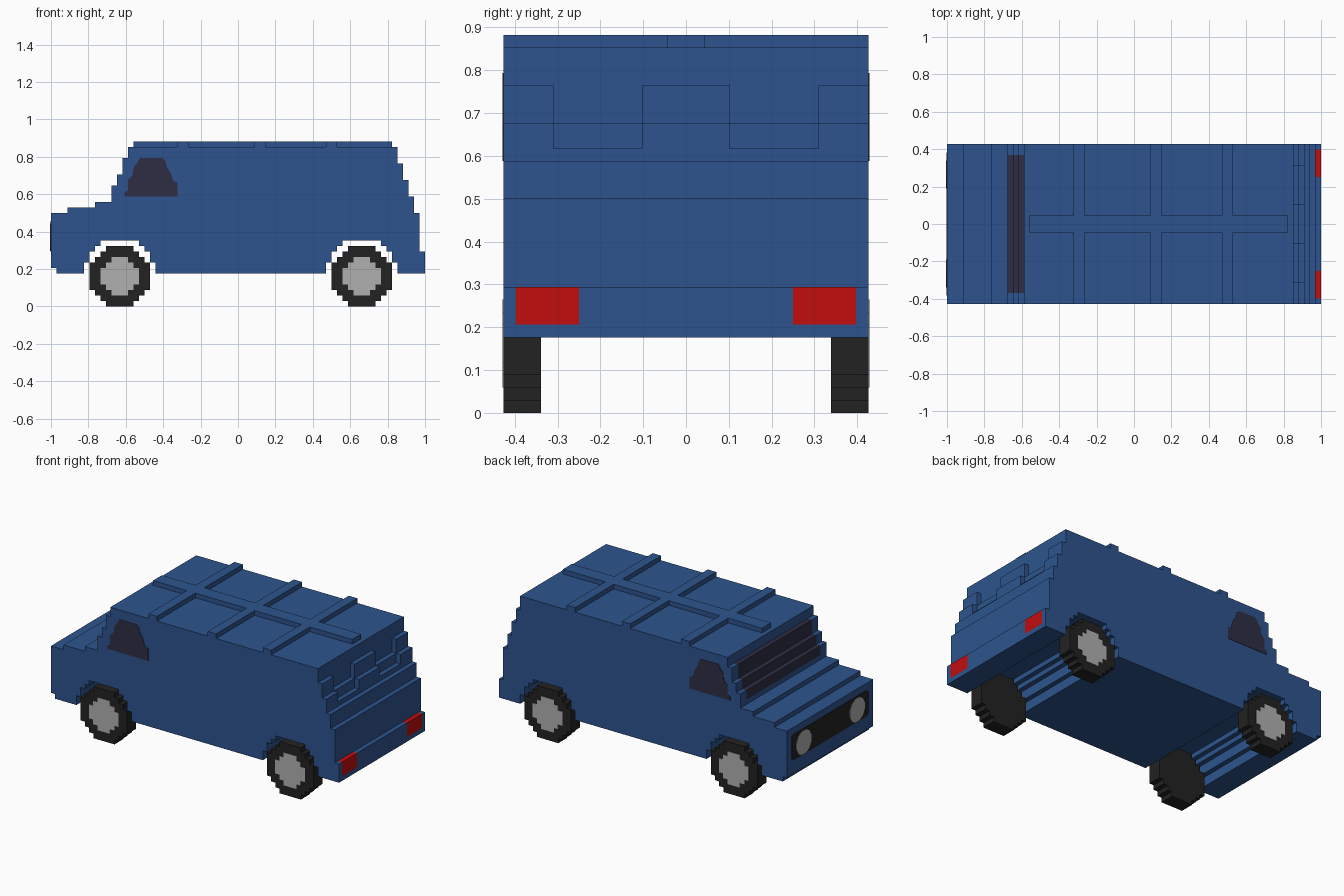
import bpy, bmesh, math
from mathutils import Vector

if "Cube" in bpy.data.objects:
    bpy.data.objects.remove(bpy.data.objects["Cube"], do_unlink=True)

U = 2 / 68          # one block; profiles below are in blocks, x from the nose
HALF = 14.5         # half the body width in blocks
SKIN = 0.08         # thickness of painted plates in blocks


def material(name, rgb):
    lin = [((c / 255 + 0.055) / 1.055) ** 2.4 if c > 10 else c / 255 / 12.92 for c in rgb]
    m = bpy.data.materials.new(name)
    m.use_nodes = True
    m.diffuse_color = (*lin, 1)
    m.node_tree.nodes["Principled BSDF"].inputs["Base Color"].default_value = (*lin, 1)
    return m


BLUE = material("blue paint", (45, 84, 142))
GLASS = material("dark glass", (46, 45, 69))
RED = material("red lamp", (194, 13, 13))
BLACK = material("black rubber", (34, 34, 34))
GREY = material("light grey", (176, 176, 176))


def prism(name, pts, a, b, mats, axis="y", cuts=(), rule=None):
    """Extrude a profile from a to b: (x, z) points along y, or (y, z) points along x."""
    def place(p, d):
        x, y = (p[0], d) if axis == "y" else (d, p[0])
        return Vector(((x - 34) * U, y * U, p[1] * U))
    bm = bmesh.new()
    lo = [bm.verts.new(place(p, a)) for p in pts]
    hi = [bm.verts.new(place(p, b)) for p in pts]
    n = len(pts)
    bm.faces.new(lo)
    bm.faces.new(hi[::-1])
    for i in range(n):
        j = (i + 1) % n
        bm.faces.new((lo[j], lo[i], hi[i], hi[j]))
    for y in cuts:
        bmesh.ops.bisect_plane(bm, geom=bm.verts[:] + bm.edges[:] + bm.faces[:],
                               plane_co=(0, y * U, 0), plane_no=(0, 1, 0))
    bmesh.ops.recalc_face_normals(bm, faces=bm.faces)
    if rule:
        for f in bm.faces:
            c = f.calc_center_median()
            f.material_index = rule(c.x / U + 34, c.y / U, c.z / U, f.normal)
    me = bpy.data.meshes.new(name)
    bm.to_mesh(me)
    bm.free()
    for m in mats:
        me.materials.append(m)
    ob = bpy.data.objects.new(name, me)
    bpy.context.scene.collection.objects.link(ob)
    return ob


def stepped_disc(cx, z0, widths):
    """Stair-stepped round outline from row widths, bottom to top."""
    side = []
    for i, w in enumerate(widths):
        for z in (z0 + i, z0 + i + 1):
            if side and side[-1] == (w / 2, z):
                continue
            side.append((w / 2, z))
    return [(cx + w, z) for w, z in side] + [(cx - w, z) for w, z in reversed(side)]


def arch(cx):
    """Stepped wheel arch, running from rear to front along the underside."""
    half = [(6.5, 6), (6.5, 8), (5.5, 8), (5.5, 10), (4.5, 10), (4.5, 11), (3.5, 11), (3.5, 12)]
    return [(cx + w, z) for w, z in half] + [(cx - w, z) for w, z in reversed(half)]


# Body shell: nose, bonnet, windscreen steps, roof, stepped tail, underside
WHEELS = (12.5, 56.5)
front_top = [(0, 7), (0, 17), (3, 17), (3, 18), (8, 18), (8, 19), (11, 19), (11, 20), (11, 22),
             (12, 22), (12, 24), (13, 24), (13, 27), (14, 27), (14, 29)]
tail = [(63, 29), (63, 23), (64, 23), (64, 21), (65, 21), (65, 20), (65, 20), (66, 20), (66, 17),
        (67, 17), (67, 10), (68, 10), (68, 7), (68, 6)]
tail = list(dict.fromkeys(tail))
underside = arch(WHEELS[1]) + arch(WHEELS[0]) + [(1, 6), (1, 7)]


def body_colour(x, y, z, n):
    if abs(n.y) > 0.5:
        return 0
    if 10.9 < x < 13.9 and 20 < z < 27.1 and abs(y) < 12.5:
        return 1                                    # windscreen
    if x > 67.1 and 7 < z < 10.1 and 8.5 < abs(y) < 13.5:
        return 2                                    # tail lamps
    return 0


prism("body", front_top + tail + underside, -HALF, HALF, (BLUE, GLASS, RED),
      cuts=(-13.5, -12.5, -8.5, 8.5, 12.5, 13.5), rule=body_colour)

# Rear window surround: pillars standing between the two recesses
pillar = [(63, 26), (64, 26), (64, 23), (65, 23), (65, 21), (63, 21)]
for name, a, b in (("rear_pillar_near", -HALF, -10.5), ("rear_pillar_middle", -3.5, 3.5),
                   ("rear_pillar_far", 10.5, HALF)):
    prism(name, pillar, a, b, [BLUE])


# Roof ribs: one long bar and three cross bars
def rib(name, x0, x1, half):
    prism(name, [(x0, 29), (x1, 29), (x1, 30), (x0, 30)], -half, half, [BLUE])


rib("roof_bar_long", 15, 62, 1.5)
for i, x in enumerate((23, 37, 50)):
    rib(f"roof_bar_cross_{i + 1}", x, x + 2, HALF)

# Wheels with hub plates, and side windows, on both sides
window = [(13.4, 20), (23, 20), (23, 22.5), (22.2, 22.8), (21.8, 24.2), (21, 25.5), (20.8, 26.5),
          (20.2, 27), (16.2, 27), (15.6, 26), (15, 25.3), (14.9, 24), (14, 23), (14, 21), (13.4, 20.8)]
for side, s in (("near", -1), ("far", 1)):
    for end, cx in zip(("front", "rear"), WHEELS):
        prism(f"{end}_wheel_{side}", stepped_disc(cx, 0, (5, 7, 9, 11, 11, 11, 11, 11, 9, 7, 5)),
              s * 11.5, s * HALF, [BLACK])
        prism(f"{end}_hub_{side}", stepped_disc(cx, 2, (3, 5, 7, 7, 7, 5, 3)),
              s * (HALF - 0.1), s * (HALF + SKIN), [GREY])
    prism(f"side_window_{side}", window, s * (HALF - 0.1), s * (HALF + SKIN), [GLASS])

# Grille panel and headlights on the nose
grille = [(-12.5, 10), (12.5, 10), (13, 10.5), (13, 15), (12.5, 15.5),
          (-12.5, 15.5), (-13, 15), (-13, 10.5)]
prism("grille", grille, 0.1, -SKIN, [BLACK], axis="x")
for side, s in (("near", -1), ("far", 1)):
    lamp = [(s * 9 + 2.6 * math.cos(t * math.pi / 6 + math.pi / 12),
             12.6 + 2.6 * math.sin(t * math.pi / 6 + math.pi / 12)) for t in range(12)]
    prism(f"headlight_{side}", lamp, 0.1, -2 * SKIN, [GREY], axis="x")
